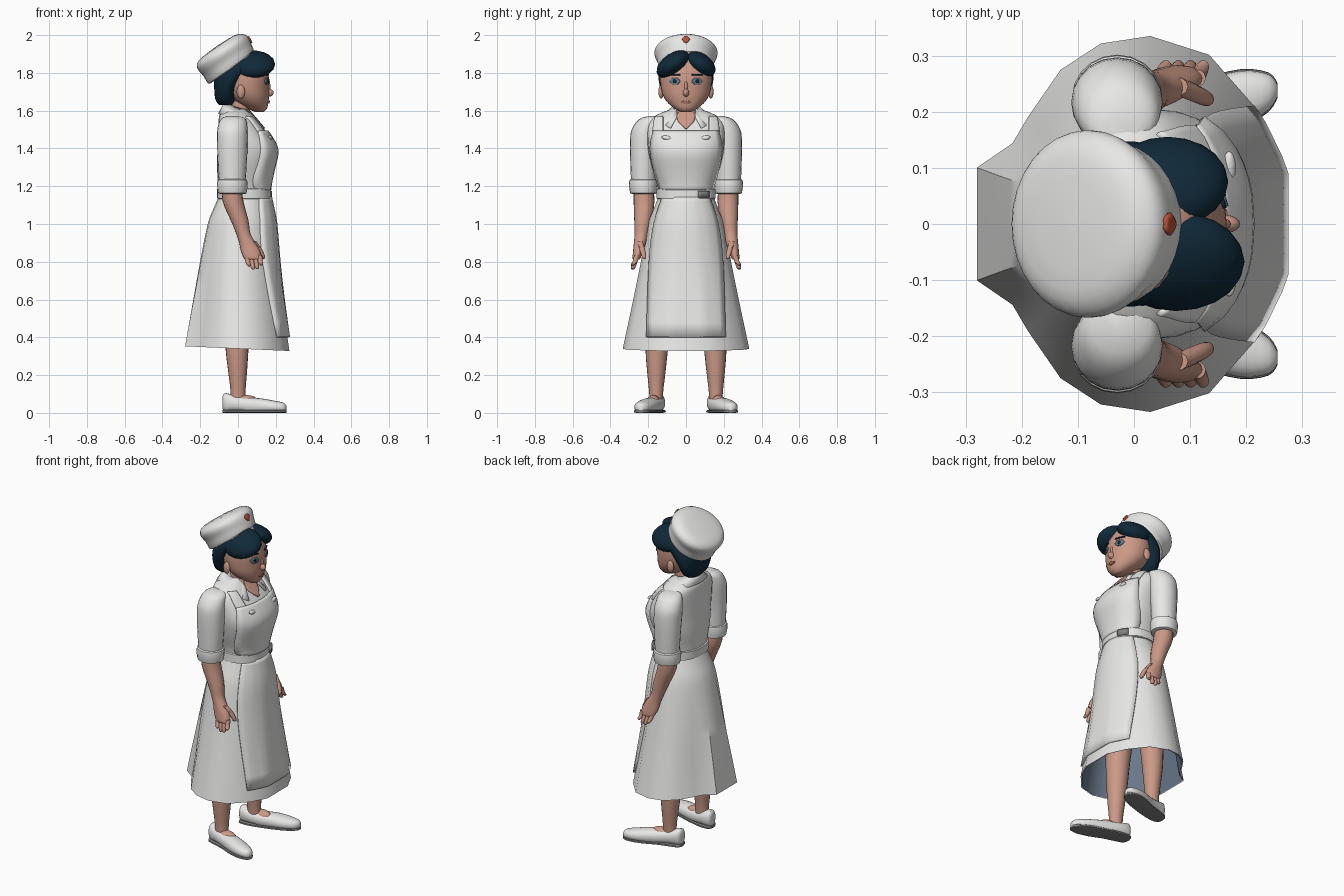
import bpy, bmesh, math
from mathutils import Vector, Matrix
from mathutils.bvhtree import BVHTree

if "Cube" in bpy.data.objects:
    bpy.data.objects.remove(bpy.data.objects["Cube"])

made = []


def material(name, *rgb):
    m = bpy.data.materials.new(name)
    m.use_nodes = True
    m.diffuse_color = (*rgb, 1)
    m.node_tree.nodes["Principled BSDF"].inputs["Base Color"].default_value = (*rgb, 1)
    return m


WHITE = material("white cloth", .8, .8, .79)
SKIN = material("skin", .6, .32, .24)
HAIR = material("dark navy hair", .005, .022, .04)
LINING = material("slate lining", .14, .19, .26)
GREY = material("grey sole", .22, .22, .22)
EYE = material("blue grey eye", .12, .2, .25)
RED = material("red", .5, .08, .04)
LIP = material("lip", .45, .17, .13)


def build(name, verts, faces, mat):
    bm = bmesh.new()
    vs = [bm.verts.new(v) for v in verts]
    for f in faces:
        bm.faces.new([vs[i] for i in f])
    bmesh.ops.recalc_face_normals(bm, faces=bm.faces)
    me = bpy.data.meshes.new(name)
    bm.to_mesh(me)
    bm.free()
    me.materials.append(mat)
    ob = bpy.data.objects.new(name, me)
    bpy.context.collection.objects.link(ob)
    made.append(ob)
    return ob


def smooth(rows, k=3):
    """Catmull-Rom interpolation of rows of numbers."""
    out = []
    for i in range(len(rows) - 1):
        a, b, c, d = (rows[max(0, min(len(rows) - 1, j))] for j in (i - 1, i, i + 1, i + 2))
        for s in range(k):
            t = s / k
            out.append([q + .5 * t * (r - p + t * (2 * p - 5 * q + 4 * r - s4 + t * (3 * (q - r) + s4 - p)))
                        for p, q, r, s4 in zip(a, b, c, d)])
    return out + [list(rows[-1])]


def skin_rings(name, rings, mat, caps=True, closed=True):
    n = len(rings[0])
    faces = [(i * n + j, i * n + (j + 1) % n, (i + 1) * n + (j + 1) % n, (i + 1) * n + j)
             for i in range(len(rings) - 1) for j in range(n if closed else n - 1)]
    if caps:
        faces += [tuple(range(n)), tuple(range((len(rings) - 1) * n, len(rings) * n))]
    return build(name, [v for r in rings for v in r], faces, mat)


def loft(name, rows, mat, n=20, power=2, along_x=False, floor=0, k=3):
    """Rows: position along the axis, two centre values, two radii."""
    rings = []
    for p, c1, c2, r1, r2 in smooth(rows, k):
        ring = []
        for j in range(n):
            a = math.tau * j / n
            u, v = math.cos(a), math.sin(a)
            u = c1 + r1 * math.copysign(abs(u) ** (2 / power), u)
            v = c2 + r2 * math.copysign(abs(v) ** (2 / power), v)
            ring.append((p, u, max(v, floor)) if along_x else (u, v, p))
        rings.append(ring)
    return skin_rings(name, rings, mat)


def ball(name, loc, radii, mat, tilt=0):
    rows = [(math.sin(a), 0, 0, max(.02, math.cos(a)), max(.02, math.cos(a)))
            for a in [math.pi * (i / 12 - .5) for i in range(13)]]
    ob = loft(name, rows, mat, k=1)
    ob.data.transform(Matrix.Translation(loc) @ Matrix.Rotation(tilt, 4, 'X') @ Matrix.Diagonal((*radii, 1)))
    return ob


def hit(tree, y, z):
    p = tree.ray_cast(Vector((2, y, z)), Vector((-1, 0, 0)))[0]
    return p.x if p else 0


def patch(name, tree, rows, mat, thick=.014, cols=14, k=4):
    """Thin panel laid on the front of a body; rows are height, y start, y end."""
    rings = []
    for z, y0, y1 in smooth(rows, k):
        ys = [y0 + (y1 - y0) * j / cols for j in range(cols + 1)]
        rings.append([(hit(tree, y, z) + .003, y, z) for y in ys])
    ob = skin_rings(name, rings, mat, caps=False, closed=False)
    mod = ob.modifiers.new("thickness", 'SOLIDIFY')
    mod.thickness, mod.offset = thick, 0
    return ob


def surface(ob):
    return BVHTree.FromPolygons([v.co for v in ob.data.vertices], [p.vertices[:] for p in ob.data.polygons])


# Pleated skirt: a round waist blending into a folded hem
HEM = [(1, 0), (1, .3), (.82, .6), (.5, .9), (.12, 1), (-.2, .96), (-.46, .82), (-.67, .57), (-.77, .43), (-1, .3), (-1, 0)]
HEM += [(x, -y) for x, y in HEM[-2:0:-1]]
SKIRT = [(1.15, -.1, .165, .145), (1.08, -.13, .18, .172), (1, -.16, .195, .2),
         (.8, -.2, .212, .24), (.6, -.235, .235, .28), (.34, -.28, .272, .335)]


def skirt(name, mat, scale):
    rings = []
    for z, xb, xf, yh in smooth(SKIRT):
        t = min(1, (1.15 - z) / .7)
        ring = []
        for hx, hy in HEM:
            u = Vector((hx, hy)).normalized().lerp(Vector((hx, hy)), t)
            x = (xb + xf) / 2 + u.x * scale * (xf - xb) / 2
            ring.append((x, u.y * scale * yh, z - .045 * x * t))
        rings.append(ring)
    return skin_rings(name, rings, mat, caps=False)


skirt_tree = surface(skirt("skirt", WHITE, 1))
skirt("skirt_lining", LINING, .98)
patch("apron", skirt_tree, [(1.14, -.12, .12), (1, -.165, .165), (.8, -.19, .19), (.4, -.205, .205)], WHITE, .022)

# Bodice, waistband, bib and straps
torso = loft("bodice", [(1.13, .033, 0, .133, .145), (1.2, .03, 0, .135, .148), (1.3, .037, 0, .148, .18),
                        (1.39, .047, 0, .156, .2), (1.47, .028, 0, .135, .205), (1.54, .002, 0, .105, .2),
                        (1.58, -.012, 0, .085, .15), (1.61, -.01, 0, .055, .07)], WHITE, n=32, power=2.3)
torso_tree = surface(torso)
loft("waistband", [(1.13, .033, 0, .13, .14), (1.135, .033, 0, .143, .157), (1.185, .032, 0, .143, .157),
                   (1.19, .032, 0, .13, .14)], WHITE, n=32, power=2.3, k=1)
patch("bib", torso_tree, [(1.18, -.135, .135), (1.28, -.165, .165), (1.4, -.185, .185), (1.49, -.17, .17)], WHITE, .02)
patch("buckle", torso_tree, [(1.14, .06, .11), (1.175, .06, .11)], GREY, .045, 4, 1)
for s in (-1, 1):
    patch("shoulder_strap", torso_tree, [(1.485, s * .12, s * .172), (1.53, s * .12, s * .17), (1.565, s * .12, s * .16)], WHITE, .018, 5)
    ball("bib_button", (hit(torso_tree, s * .1, 1.455) + .01, s * .1, 1.455), (.012, .03, .012), WHITE, s * .2)

# Neck and open shirt collar
loft("neck", [(1.5, -.005, 0, .06, .06), (1.6, .01, 0, .054, .055), (1.72, .035, 0, .055, .06)], SKIN)
patch("open_neckline", torso_tree, [(1.605, -.05, .05), (1.55, -.045, .045), (1.505, -.005, .005)], SKIN, .01, 8)
inner, outer = [], []
for i in range(33):
    a = math.radians(32 + i * 296 / 32)
    w = (1 + math.cos(a)) / 2
    inner.append((-.01 + (.062 + .03 * w) * math.cos(a), .068 * math.sin(a), 1.645 - .05 * w))
    outer.append((-.005 + (.1 + .072 * w) * math.cos(a), (.125 + .035 * w) * math.sin(a), 1.585 - .085 * w * w))
collar = skin_rings("collar", [inner, outer], WHITE, caps=False, closed=False)
collar.modifiers.new("thickness", 'SOLIDIFY').thickness = .012

# Head and face
head = loft("head", [(1.592, .115, 0, .02, .025), (1.61, .1, 0, .053, .058), (1.64, .077, 0, .083, .095),
                     (1.68, .057, 0, .108, .122), (1.73, .045, 0, .12, .134), (1.78, .04, 0, .123, .137),
                     (1.84, .03, 0, .115, .13), (1.9, .02, 0, .085, .1), (1.93, .02, 0, .03, .03)], SKIN, n=28)
face = surface(head)
ball("nose", (.158, 0, 1.695), (.031, .017, .022), SKIN)
ball("nose_bridge", (.155, 0, 1.725), (.018, .011, .035), SKIN)
patch("lips", face, [(1.638, -.012, .012), (1.646, -.026, .026), (1.654, -.012, .012)], LIP, .008, 8, 2)
for s in (-1, 1):
    c = s * .058
    patch("eye", face, [(1.738, c - .012, c + .012), (1.755, c - .027, c + .027), (1.772, c - .014, c + .014)], EYE, .008, 8, 3)
    patch("pupil", face, [(1.746, c - .004, c + .004), (1.755, c - .009, c + .009), (1.764, c - .004, c + .004)], HAIR, .011, 4, 2)
    patch("eyebrow", face, [(1.787, c - .03, c + .03), (1.793, c - .026, c + .026)], HAIR, .007, 8, 1)
    ball("ear", (.015, s * .132, 1.7), (.022, .014, .036), SKIN)

# Hair: swept fringe in two lobes and a short back
ball("fringe_right", (.075, -.067, 1.846), (.122, .1, .057), HAIR, .6)
ball("fringe_left", (.06, .075, 1.846), (.108, .09, .057), HAIR, -.6)
loft("back_hair", [(1.63, -.065, 0, .035, .07), (1.66, -.065, 0, .055, .108), (1.72, -.06, 0, .066, .136),
                   (1.78, -.035, 0, .09, .146), (1.84, .01, 0, .1, .143), (1.9, .015, 0, .06, .1)], HAIR, n=28)

# Tilted puffy cap with a small red badge
cap = loft("cap", [(-.005, 0, 0, .12, .12), (0, 0, 0, .147, .143), (.045, .007, 0, .153, .152), (.085, .008, 0, .158, .167),
                   (.112, .004, 0, .148, .158), (.132, 0, 0, .11, .118), (.138, 0, 0, .01, .01)], WHITE, n=32)
cap.data.transform(Matrix.Translation((-.036, 0, 1.827)) @ Matrix.Rotation(-.606, 4, 'Y'))
patch("badge", surface(cap), [(1.958, -.004, .004), (1.976, -.02, .02), (1.992, -.008, .008)], RED, .009, 4, 2)

for s in (-1, 1):
    def limb(name, rows, mat, **kw):
        return loft(name, [(z, x, s * y, rx, ry) for z, x, y, rx, ry in rows], mat, **kw)

    # Puffed sleeve with turned cuff
    limb("sleeve", [(1.572, -.025, .165, .03, .03), (1.555, -.025, .188, .066, .06), (1.5, -.03, .212, .08, .076),
                    (1.43, -.03, .22, .081, .077), (1.33, -.03, .225, .077, .07), (1.22, -.03, .225, .07, .066)], WHITE)
    limb("cuff", [(1.16, -.03, .225, .058, .056), (1.163, -.03, .225, .075, .07), (1.2, -.03, .226, .08, .075),
                  (1.232, -.03, .226, .078, .074), (1.238, -.03, .226, .06, .06)], WHITE, k=2)
    # Forearm, palm, fingers and thumb
    limb("forearm", [(1.22, -.035, .225, .05, .05), (1.12, -.026, .222, .055, .055), (1.02, .008, .228, .047, .046),
                     (.95, .028, .236, .038, .036), (.9, .05, .244, .043, .032), (.86, .065, .253, .05, .027),
                     (.82, .078, .262, .046, .021), (.812, .08, .263, .038, .015)], SKIN)
    for i, tip in enumerate((.775, .76, .762, .78)):
        x = .048 + .022 * i
        limb("finger", [(.835, x, .26, .014, .015), (.8, x + .004, .27, .013, .014),
                        (tip + .008, x + .009, .28, .011, .012), (tip, x + .01, .282, .005, .005)], SKIN, n=10, k=2)
    limb("thumb", [(.91, .08, .245, .016, .016), (.86, .115, .23, .016, .015), (.825, .13, .222, .013, .012),
                   (.815, .132, .22, .005, .005)], SKIN, n=10)
    # Leg and slip-on shoe
    limb("leg", [(.75, -.01, .12, .085, .085), (.5, -.005, .145, .07, .07), (.33, -.005, .155, .06, .059),
                 (.22, -.002, .157, .05, .049), (.12, 0, .158, .04, .038), (.05, 0, .158, .04, .034)], SKIN)
    ball("instep", (.045, s * .172, .063), (.06, .034, .031), SKIN)
    plan = [(-.082, .15, .055, .012, .03), (-.07, .15, .055, .036, .05), (-.02, .157, .05, .046, .044),
            (.05, .175, .04, .05, .042), (.12, .2, .036, .055, .041), (.19, .222, .031, .051, .034),
            (.24, .235, .028, .032, .026), (.256, .238, .026, .01, .012)]
    loft("shoe", [(x, s * y, z, ry, rz) for x, y, z, ry, rz in plan], WHITE, along_x=True, floor=.012, power=2.3)
    loft("sole", [(x, s * y, .008, ry + .003, .008) for x, y, z, ry, rz in plan], GREY, along_x=True, power=4)

# Smooth shading with crisp edges
bpy.ops.object.select_all(action='DESELECT')
for ob in made:
    ob.select_set(True)
bpy.context.view_layer.objects.active = made[0]
bpy.ops.object.shade_smooth_by_angle(angle=math.radians(40))
